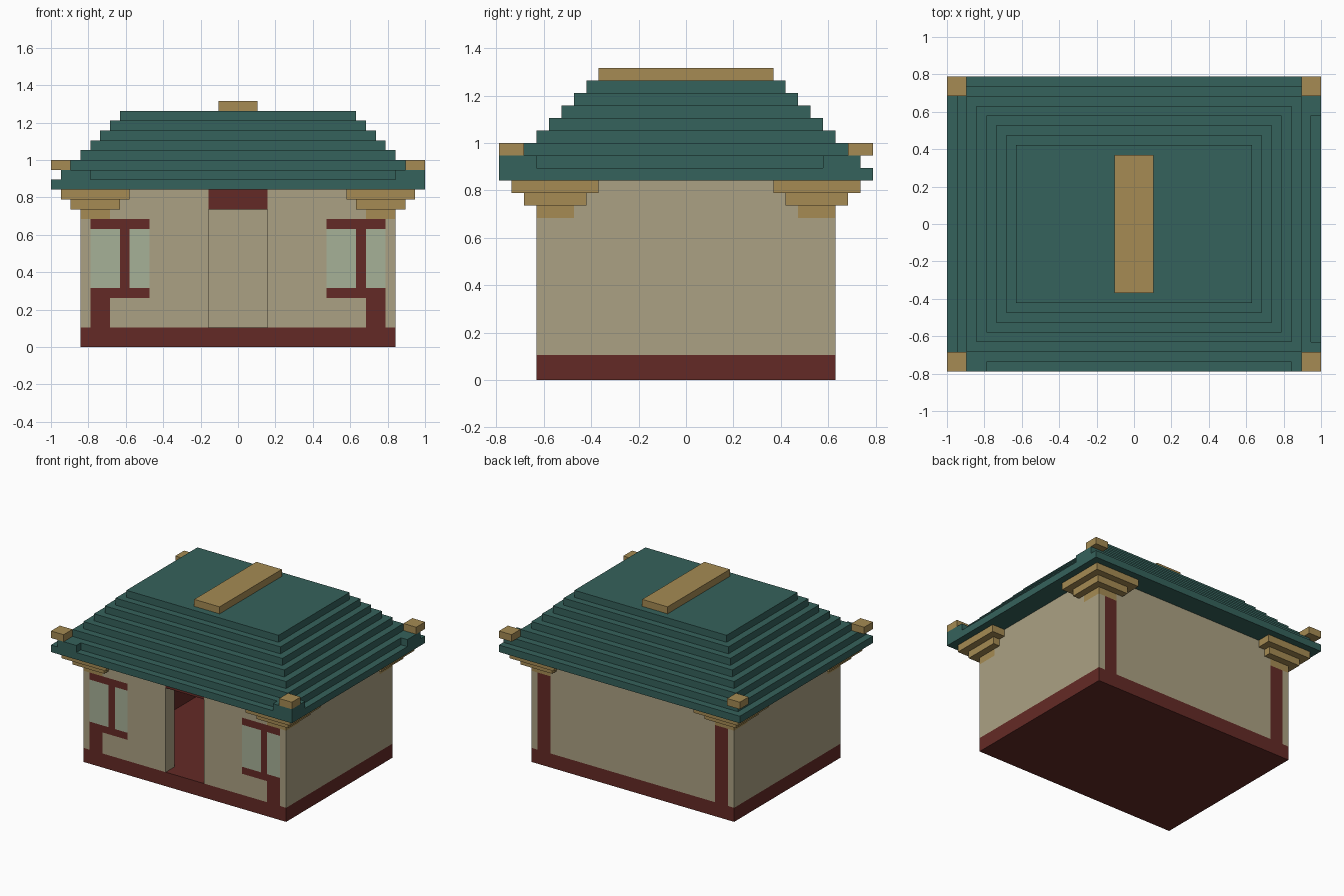
import bpy, bmesh

if "Cube" in bpy.data.objects:
    bpy.data.objects.remove(bpy.data.objects["Cube"])

U = 2 / 38  # block size


def material(name, rgb):
    m = bpy.data.materials.new(name)
    m.diffuse_color = (*[(c / 255) ** 2.2 for c in rgb], 1)
    m.use_nodes = True
    m.node_tree.nodes["Principled BSDF"].inputs["Base Color"].default_value = m.diffuse_color
    return m


RED = material("dark_red_wood", (100, 46, 42))
WALL = material("plaster", (170, 160, 130))
GOLD = material("gold_wood", (164, 138, 84))
TEAL = material("teal_tile", (56, 98, 92))
GLASS = material("pale_glass", (165, 175, 150))


def build(name, mat, boxes):
    """Boxes are (x0, x1, y0, y1, z0, z1) in blocks."""
    bm = bmesh.new()
    for x0, x1, y0, y1, z0, z1 in boxes:
        vs = bmesh.ops.create_cube(bm, size=1)["verts"]
        for v in vs:
            v.co.x = U * (x1 if v.co.x > 0 else x0)
            v.co.y = U * (y1 if v.co.y > 0 else y0)
            v.co.z = U * (z1 if v.co.z > 0 else z0)
    me = bpy.data.meshes.new(name)
    bm.to_mesh(me)
    bm.free()
    me.materials.append(mat)
    ob = bpy.data.objects.new(name, me)
    bpy.context.collection.objects.link(ob)
    return ob


def flip_x(boxes):
    return boxes + [(-b[1], -b[0], *b[2:]) for b in boxes]


def flip_y(boxes):
    return boxes + [(b[0], b[1], -b[3], -b[2], b[4], b[5]) for b in boxes]


# Base slab, also the floor of the hollow room
build("base", RED, [(-16, 16, -12, 12, 0, 2)])

# Walls around the doorway, windows and posts
build("side_walls", WALL, flip_x([
    (15, 16, -12, 12, 2, 13), (13, 16, -9, 9, 13, 14), (13, 16, -12, 12, 14, 16)]))
build("front_wall", WALL, flip_x([
    (3, 13, -12, -10, 2, 5), (3, 9, -12, -10, 5, 13),
    (9, 13, -11, -10, 5, 13), (3, 13, -12, -10, 13, 16)]))
build("back_wall", WALL, [(-13, 13, 10, 12, 2, 16)])

# Timber side frames running front to back, and the lintel
build("timber_posts", RED, flip_x([
    (13, 15, -12, 12, 2, 5), (13, 15, -11, 12, 5, 13)]))
build("door_lintel", RED, [(-3, 3, -12, -10, 14, 16)])

# Windows with off-centre mullions
for side, x in (("left", -15), ("right", 9)):
    build(side + "_window_frame", RED, [
        (x, x + 6, -12, -11, 5, 6), (x, x + 6, -12, -11, 12, 13),
        (x + 3, x + 4, -12, -11, 6, 12)])
    build(side + "_window_glass", GLASS, [
        (x, x + 3, -12, -11, 6, 12), (x + 4, x + 6, -12, -11, 6, 12)])

# Stepped corner brackets under the eaves
build("eave_brackets", GOLD, flip_y(flip_x([
    (13 - i, 16 + i, 9 - i, 12 + i, 13 + i, 14 + i) for i in range(3)])))

# Stepped roof
build("roof_tiers", TEAL, [
    (i - 19, 19 - i, i - 15, 15 - i, 16 + i, 17 + i) for i in range(8)])

# Raised eave corners on the front and right edges
build("eave_corners", TEAL, [
    (-18, -15, -15, -14, 17, 18), (16, 19, -15, -14, 17, 18),
    (18, 19, -14, -12, 17, 18), (18, 19, 11, 14, 17, 18)])

# Gold corner caps and ridge
build("corner_caps", GOLD, flip_y(flip_x([(17, 19, 13, 15, 18, 19)])))
build("ridge", GOLD, [(-2, 2, -7, 7, 24, 25)])
